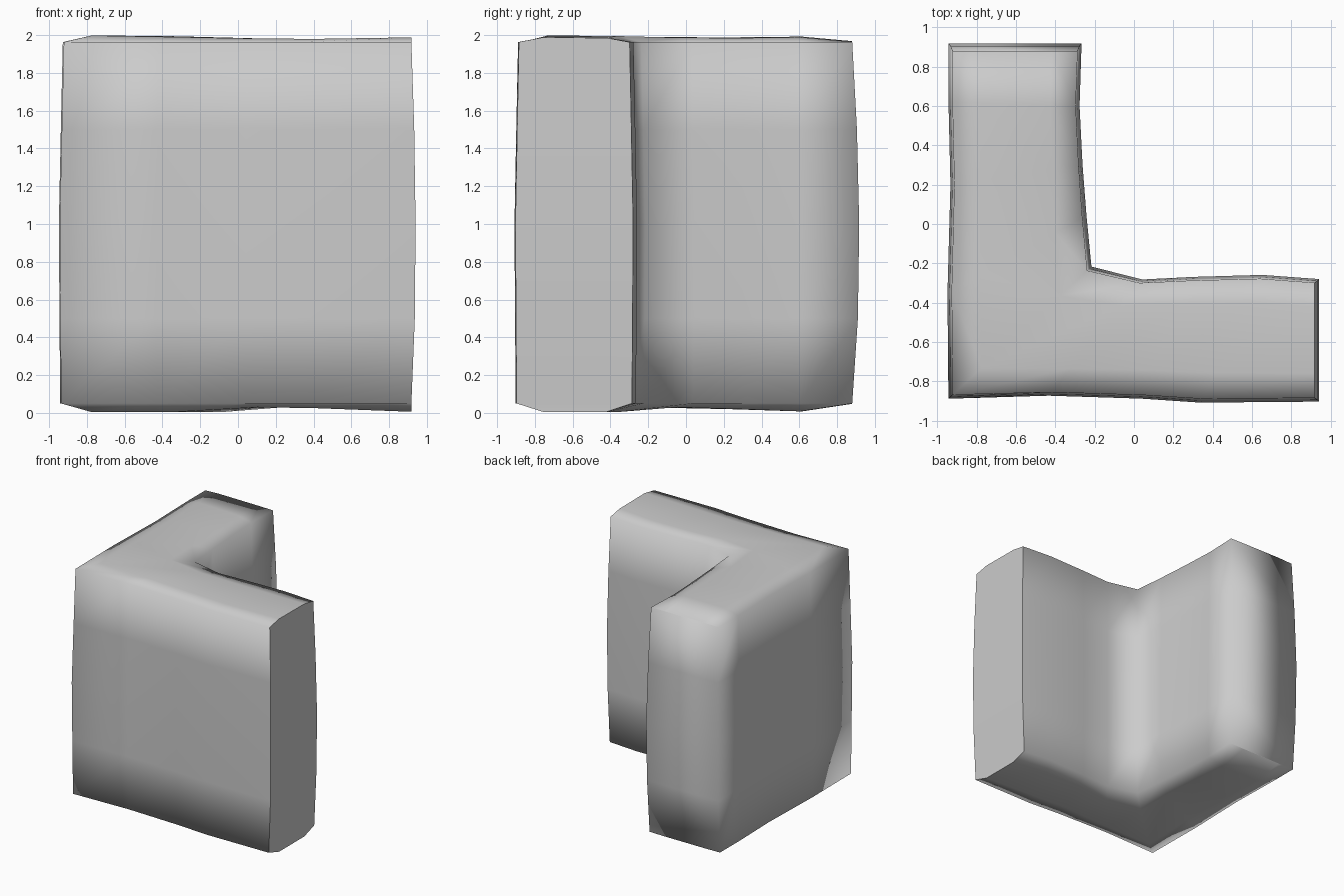
import bpy, bmesh
from mathutils import Vector

if "Cube" in bpy.data.objects:
    bpy.data.objects.remove(bpy.data.objects["Cube"])

# stations along the L: outer x, y, inner x, y, crest height, belly height
STATIONS = [
    (-.94, .88, -.27, .88, 1.968, .048),
    (-.94, .62, -.28, .60, 1.992, .008),
    (-.93, .20, -.265, .30, 1.988, .02),
    (-.945, -.35, -.245, .04, 1.99, .03),
    (-.94, -.885, -.22, -.22, 1.998, .004),
    (-.43, -.87, .04, -.285, 1.99, .006),
    (.04, -.885, .30, -.272, 1.982, .03),
    (.34, -.905, .65, -.262, 1.98, .025),
    (.918, -.90, .918, -.283, 1.988, .006),
]
LEVELS = [.05, .5, 1.0, 1.5, 1.963]      # heights of the wall rows
INSET = [.005, .0, -.005, .01, .025]     # slight bulge of each row
BOW = [0, .03, .037, .025, 0]            # bulge of the end faces
N = len(LEVELS)


def section(bm, i):
    """One wall section: up the outer side, over the top, down the inner, underneath."""
    ox, oy, ix, iy, top, bottom = STATIONS[i]
    a, b = Vector((ox, oy, 0)), Vector((ix, iy, 0))
    last = len(STATIONS) - 1
    bow = Vector((0, 1, 0)) if i == 0 else Vector((.6, 0, 0)) if i == last else Vector()
    rows = list(zip(INSET, LEVELS, BOW))
    ring = rows + [(.23, top, 0), (.78, top - .003, 0)]
    ring += [(1 - t, z, w) for t, z, w in reversed(rows)]
    ring += [(.78, bottom, 0), (.23, bottom, 0)]
    return [bm.verts.new(a.lerp(b, t) + bow * w + Vector((0, 0, z))) for t, z, w in ring]


def cap(bm, r):
    """Close an end with rows of quads."""
    faces = [bm.faces.new((r[k], r[k + 1], r[2 * N - k], r[2 * N + 1 - k])) for k in range(N - 1)]
    faces.append(bm.faces.new(r[N - 1:N + 3]))
    faces.append(bm.faces.new((r[2 * N + 1], r[2 * N + 2], r[2 * N + 3], r[0])))
    return faces


# sweep the sections around the corner
bm = bmesh.new()
rings = [section(bm, i) for i in range(len(STATIONS))]
for r, s in zip(rings, rings[1:]):
    for k in range(len(r)):
        m = (k + 1) % len(r)
        bm.faces.new((r[k], r[m], s[m], s[k]))
cap(bm, rings[0])
end_faces = cap(bm, rings[-1])
bmesh.ops.recalc_face_normals(bm, faces=bm.faces[:])

# soft shading everywhere except around the flat right-hand end
for f in bm.faces:
    f.smooth = True
for f in end_faces:
    for e in f.edges:
        if any(g not in end_faces for g in e.link_faces):
            e.smooth = False

mesh = bpy.data.meshes.new("corner_wall")
bm.to_mesh(mesh)
bm.free()
wall = bpy.data.objects.new("corner_wall", mesh)
bpy.context.collection.objects.link(wall)
